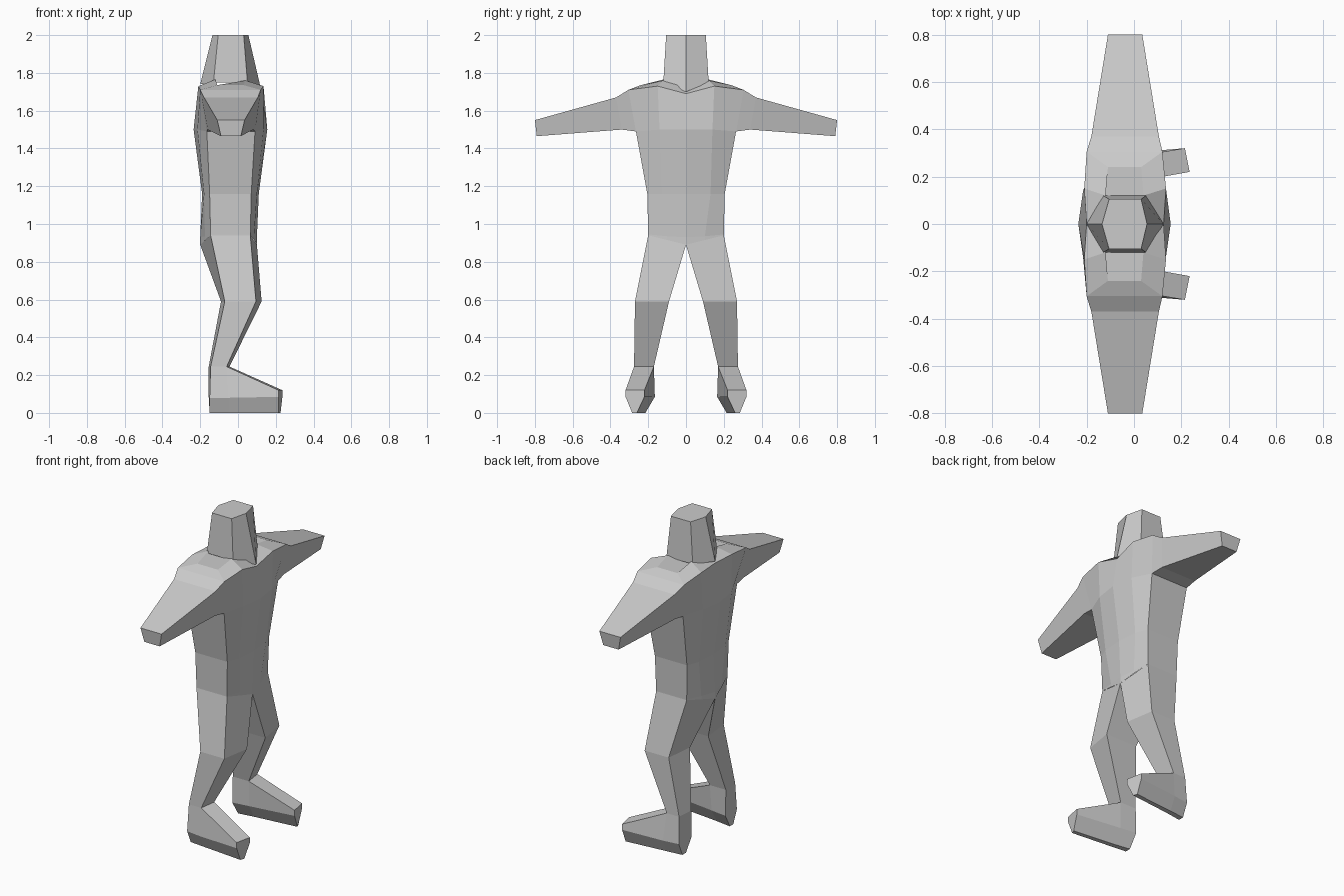
import bpy, bmesh


def loft(name, rings, cap_start=False, cap_end=False, skip=()):
    """Skin matching rings of points; skip lists (ring, segment) openings."""
    bm = bmesh.new()
    vs = [[bm.verts.new(p) for p in r] for r in rings]
    n = len(rings[0])
    for i in range(len(vs) - 1):
        for j in range(n):
            if (i, j) not in skip:
                k = (j + 1) % n
                bm.faces.new((vs[i][j], vs[i][k], vs[i + 1][k], vs[i + 1][j]))
    if cap_start:
        bm.faces.new(vs[0][::-1])
    if cap_end:
        bm.faces.new(vs[-1])
    bmesh.ops.recalc_face_normals(bm, faces=bm.faces)
    me = bpy.data.meshes.new(name)
    bm.to_mesh(me)
    bm.free()
    ob = bpy.data.objects.new(name, me)
    bpy.context.collection.objects.link(ob)
    return ob


def full(half):
    """Close a half ring (front centre to back centre) by mirroring in y."""
    return half + [(x, -y, z) for x, y, z in half[-2:0:-1]]


def mirrored(name, rings, **kw):
    for label, s in (("left_", 1), ("right_", -1)):
        loft(label + name, [[(x, s * y, z) for x, y, z in r] for r in rings], **kw)


# torso: hips, waist, chest, shoulders, shoulder top
torso = [
    [(.10, 0, .89), (.085, .1, .915), (.065, .2, .94), (-.145, .2, .94), (-.175, .1, .915), (-.20, 0, .89)],
    [(.10, 0, .93), (.085, .1, .935), (.065, .2, .945), (-.145, .2, .945), (-.175, .1, .935), (-.20, 0, .93)],
    [(.11, 0, 1.16), (.10, .13, 1.16), (.07, .205, 1.16), (-.15, .205, 1.16), (-.18, .13, 1.16), (-.19, 0, 1.16)],
    [(.155, 0, 1.5), (.135, .14, 1.5), (.09, .265, 1.49), (-.165, .265, 1.49), (-.215, .14, 1.5), (-.235, 0, 1.5)],
    [(.125, 0, 1.69), (.135, .15, 1.73), (.12, .305, 1.71), (-.20, .305, 1.71), (-.21, .15, 1.73), (-.20, 0, 1.73)],
    [(.07, 0, 1.74), (.04, .12, 1.76), (.03, .24, 1.735), (-.11, .24, 1.735), (-.12, .12, 1.765), (-.13, 0, 1.75)],
]
loft("torso", [full(r) for r in torso], cap_end=True, skip={(3, 2), (3, 7)})

# head: tapered hexagon with pointed face
head = [
    [(.125, 0, 1.70), (.05, .12, 1.75), (-.13, .12, 1.75), (-.20, 0, 1.74)],
    [(.055, 0, 2), (.03, .105, 2), (-.105, .105, 2), (-.135, 0, 2)],
]
loft("head", [full(r) for r in head], cap_end=True)

# arms: root, upper arm, hand end
mirrored("arm", [
    [(.12, .305, 1.71), (-.20, .305, 1.71), (-.165, .265, 1.49), (.09, .265, 1.49)],
    [(.105, .37, 1.67), (-.18, .37, 1.67), (-.16, .34, 1.5), (.08, .34, 1.5)],
    [(.035, .80, 1.55), (-.11, .80, 1.55), (-.09, .79, 1.465), (.015, .79, 1.465)],
], cap_end=True)

# legs: hip, knee, ankle
mirrored("leg", [
    [(.10, 0, .89), (.065, .2, .94), (-.145, .2, .94), (-.20, 0, .89)],
    [(.125, .09, .59), (.095, .27, .59), (-.07, .27, .59), (-.09, .09, .59)],
    [(-.045, .17, .245), (-.06, .275, .245), (-.145, .275, .245), (-.155, .17, .245)],
])

# feet: heel, front of ankle, toe
mirrored("foot", [
    [(-.145, .275, .245), (-.15, .285, .08), (-.15, .25, 0), (-.15, .215, 0), (-.155, .165, .085), (-.155, .17, .245)],
    [(-.06, .275, .245), (-.05, .298, .08), (-.05, .26, 0), (-.05, .23, 0), (-.05, .18, .085), (-.045, .17, .245)],
    [(.215, .32, .12), (.215, .32, .085), (.215, .285, 0), (.225, .26, 0), (.235, .22, .085), (.235, .22, .12)],
], cap_start=True, cap_end=True, skip={(0, 5)})
